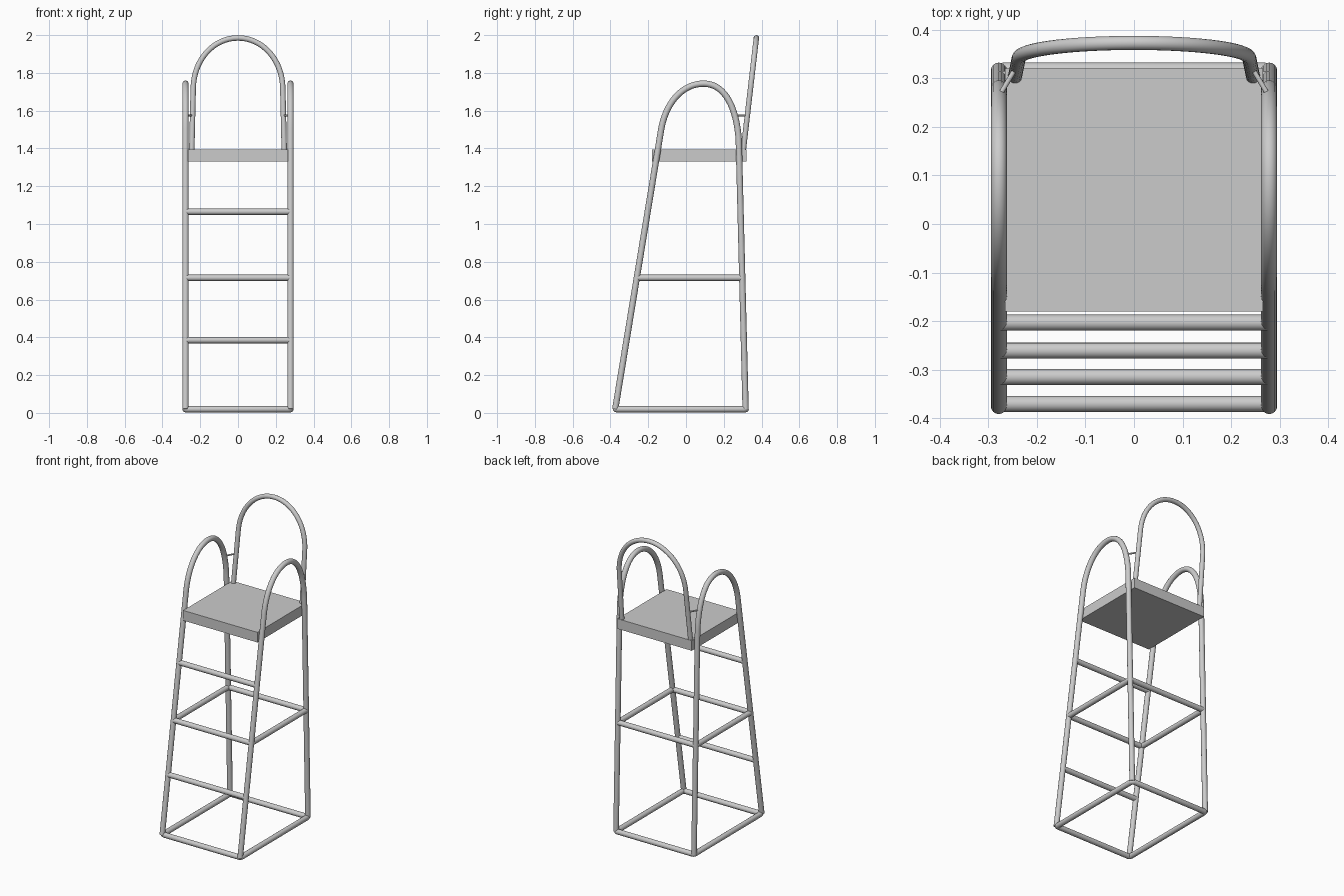
import bpy, math
from mathutils import Vector
from mathutils.geometry import interpolate_bezier

if "Cube" in bpy.data.objects:
    bpy.data.objects.remove(bpy.data.objects["Cube"])

metal = bpy.data.materials.new("grey metal")
metal.diffuse_color = (0.6, 0.6, 0.6, 1)
metal.use_nodes = True
metal.node_tree.nodes["Principled BSDF"].inputs["Base Color"].default_value = metal.diffuse_color


def finish(ob, name):
    ob.name = name
    ob.data.materials.clear()
    ob.data.materials.append(metal)
    bpy.ops.object.select_all(action='DESELECT')
    ob.select_set(True)
    bpy.context.view_layer.objects.active = ob
    if ob.type == 'CURVE':
        bpy.ops.object.convert(target='MESH')
    bpy.ops.object.shade_smooth_by_angle(angle=math.radians(40))


def tube(name, pts, r, cyclic=False):
    cu = bpy.data.curves.new(name, 'CURVE')
    cu.dimensions = '3D'
    cu.bevel_depth = r
    cu.bevel_resolution = 6
    cu.use_fill_caps = True
    sp = cu.splines.new('POLY')
    sp.points.add(len(pts) - 1)
    for p, co in zip(sp.points, pts):
        p.co = (*co, 1)
    sp.use_cyclic_u = cyclic
    ob = bpy.data.objects.new(name, cu)
    bpy.context.collection.objects.link(ob)
    finish(ob, name)


def bez(a, b, c, d, n=18):
    return list(interpolate_bezier(*[Vector((*p, 0)) for p in (a, b, c, d)], n))


R = 0.0165
X = 0.278


def front_y(z):
    return -0.373 + 0.1643 * (z - 0.03)


def back_y(z):
    return 0.315 - 0.0255 * (z - 0.04)


# side frames: front leg, arm arch and back leg in one bent tube
arch = bez((front_y(1.5), 1.5), (-0.108, 1.64), (-0.02, 1.743), (0.093, 1.743))
arch += bez((0.093, 1.743), (0.2, 1.743), (0.265, 1.63), (back_y(1.45), 1.45))[1:]
profile = [(front_y(0.02), 0.02)] + [(p.x, p.y) for p in arch] + [(back_y(0.02), 0.02)]
for s, side in ((-1, "left"), (1, "right")):
    tube(side + "_side_frame", [(s * X, y, z) for y, z in profile], R)
    # side bar of the middle ring
    tube(side + "_middle_bar", [(s * X, front_y(0.715), 0.715), (s * X, back_y(0.715), 0.715)], R)
    # thin tie between arch and backrest
    tube(side + "_backrest_tie", [(s * X, 0.262, 1.575), (s * 0.24, 0.326, 1.575)], 0.005)

# base ring with small rounded corners
base = []
c = 0.012
for k, (cx, cy) in enumerate(((X, 0.316), (-X, 0.316), (-X, -0.37), (X, -0.37))):
    ox, oy = cx - math.copysign(c, cx), cy - math.copysign(c, cy)
    for i in range(4):
        a = math.radians(90 * k + 30 * i)
        base.append((ox + c * math.cos(a), oy + c * math.sin(a), 0.0195))
tube("base_ring", base, R, True)

# front rungs and rear middle bar
for i, z in enumerate((0.385, 0.715, 1.065)):
    tube("front_rung_%d" % (i + 1), [(-X, front_y(z), z), (X, front_y(z), z)], R)
tube("rear_middle_bar", [(-X, back_y(0.715), 0.715), (X, back_y(0.715), 0.715)], R)

# backrest hoop, leaning backwards
half = bez((0.237, 1.72), (0.234, 1.87), (0.13, 1.985), (0, 1.985))
right = [(0.245, 1.38)] + [(p.x, p.y) for p in half]
hoop = right + [(-x, z) for x, z in reversed(right[:-1])]
tube("backrest_hoop", [(x, 0.304 + 0.116 * (z - 1.395), z) for x, z in hoop], 0.0145)

# seat slab
bpy.ops.mesh.primitive_cube_add(size=1, location=(0, 0.07, 1.3625))
seat = bpy.context.object
seat.scale = (0.53, 0.5, 0.065)
bpy.ops.object.transform_apply(location=False, rotation=False, scale=True)
finish(seat, "seat")
